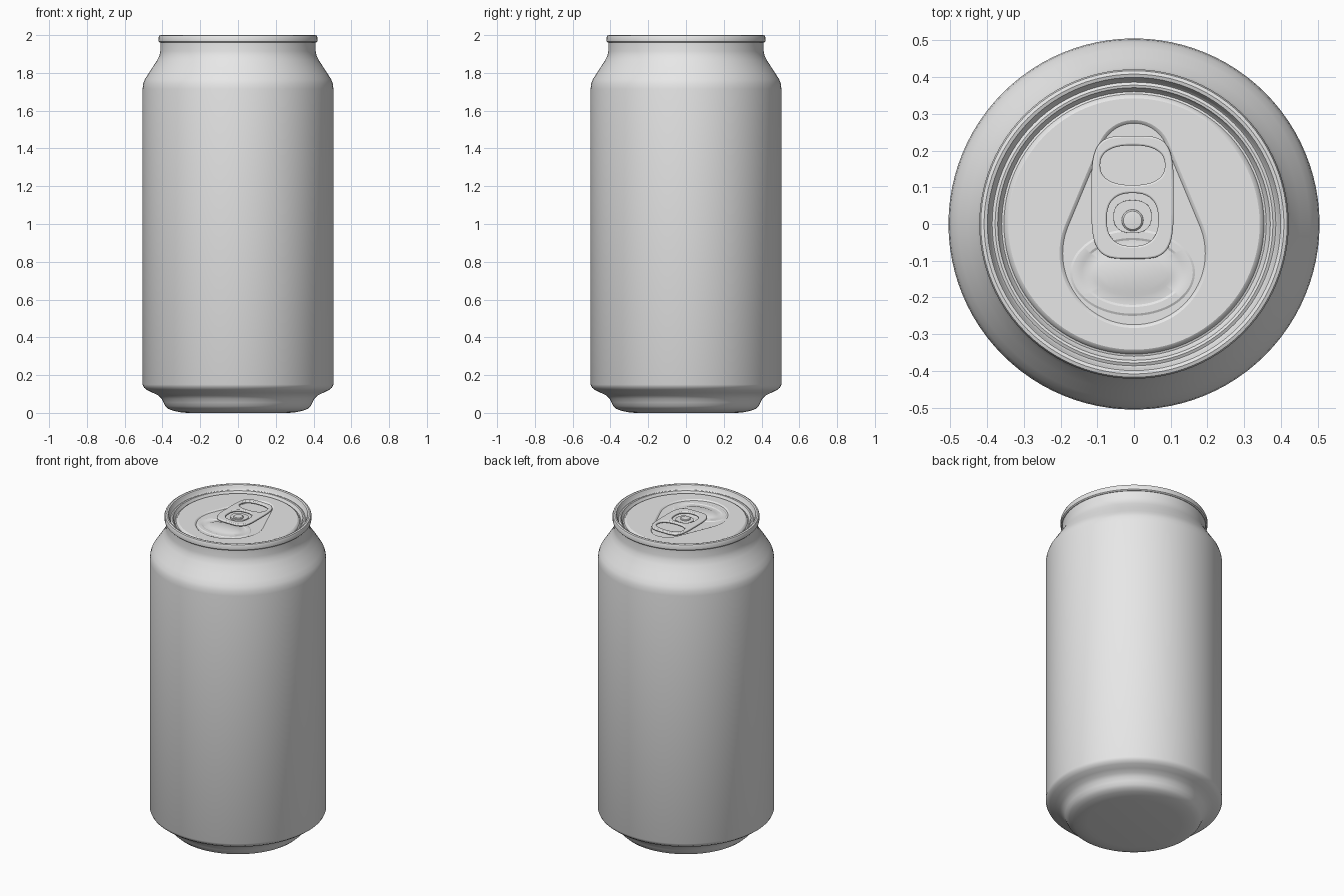
import bpy, bmesh, math

cube = bpy.data.objects.get("Cube")
if cube:
    bpy.data.objects.remove(cube, do_unlink=True)

SEG = 96
CX = -0.004          # centre line of the pull tab
PANEL = 1.968        # height of the lid panel

metal = bpy.data.materials.new("aluminium grey")
metal.use_nodes = True
metal.diffuse_color = (0.8, 0.8, 0.8, 1)
metal.node_tree.nodes["Principled BSDF"].inputs["Base Color"].default_value = (0.8, 0.8, 0.8, 1)


def ellipse(rx, ry, cy, z, cx=0.0, power=2.0, n=SEG):
    """Closed loop: ellipse, or rounded box when power is above 2."""
    pts = []
    for i in range(n):
        a = 2 * math.pi * i / n
        c, s = math.cos(a), math.sin(a)
        pts.append((cx + rx * math.copysign(abs(c) ** (2 / power), c),
                    cy + ry * math.copysign(abs(s) ** (2 / power), s), z))
    return pts


def ring(r, z):
    return ellipse(r, r, 0, z)


def teardrop(inset, z):
    """Outline around a small back circle and a large front circle."""
    r1, y1, r2, y2 = 0.10, 0.18, 0.20, -0.08
    split = (r2 - r1) / (y1 - y2)
    pts = []
    for i in range(SEG):
        a = 2 * math.pi * i / SEG
        r, y = (r1, y1) if math.sin(a) > split else (r2, y2)
        pts.append(((r - inset) * math.cos(a), y + (r - inset) * math.sin(a), z))
    return pts


def finish(name, bm, angle=35, bevel=0.0):
    mesh = bpy.data.meshes.new(name)
    bm.to_mesh(mesh)
    bm.free()
    ob = bpy.data.objects.new(name, mesh)
    bpy.context.collection.objects.link(ob)
    mesh.materials.append(metal)
    if bevel:
        mod = ob.modifiers.new("rolled edge", 'BEVEL')
        mod.width, mod.segments = bevel, 3
        mod.limit_method, mod.angle_limit = 'ANGLE', math.radians(50)
    bpy.ops.object.select_all(action='DESELECT')
    ob.select_set(True)
    bpy.context.view_layer.objects.active = ob
    bpy.ops.object.shade_smooth_by_angle(angle=math.radians(angle))
    return ob


def loft(name, loops, cap_start=False, cap_end=False, angle=35):
    """Skin a stack of equal-length loops."""
    bm = bmesh.new()
    rows = [[bm.verts.new(p) for p in loop] for loop in loops]
    for a, b in zip(rows, rows[1:]):
        for i in range(len(a)):
            j = (i + 1) % len(a)
            bm.faces.new((a[i], a[j], b[j], b[i]))
    if cap_start:
        bm.faces.new(rows[0][::-1])
    if cap_end:
        bm.faces.new(rows[-1])
    return finish(name, bm, angle)


def plate(name, loops, thickness, bevel):
    """Flat plate from an outline and its holes."""
    bm = bmesh.new()
    for loop in loops:
        vs = [bm.verts.new(p) for p in loop]
        for i, v in enumerate(vs):
            bm.edges.new((v, vs[(i + 1) % len(vs)]))
    bmesh.ops.triangle_fill(bm, use_beauty=True, edges=bm.edges[:])
    geo = bmesh.ops.extrude_face_region(bm, geom=bm.faces[:])["geom"]
    top = [g for g in geo if isinstance(g, bmesh.types.BMVert)]
    bmesh.ops.translate(bm, verts=top, vec=(0, 0, thickness))
    bmesh.ops.recalc_face_normals(bm, faces=bm.faces[:])
    return finish(name, bm, 40, bevel)


# Can wall: base, foot, straight side, shoulder and neck
body = [(0.27, 0.0), (0.31, 0.004), (0.345, 0.012), (0.37, 0.022), (0.385, 0.036),
        (0.395, 0.055), (0.405, 0.075), (0.422, 0.092), (0.45, 0.106), (0.48, 0.120),
        (0.498, 0.134), (0.505, 0.15), (0.505, 1.715), (0.502, 1.742), (0.494, 1.765),
        (0.478, 1.79), (0.452, 1.83), (0.428, 1.867), (0.416, 1.892), (0.411, 1.915),
        (0.411, 1.965)]
loft("can_body", [ring(r, z) for r, z in body], cap_start=True)

# Seamed rim with its inner wall and groove
rim = [(0.400, 1.960), (0.414, 1.960), (0.420, 1.966), (0.421, 1.988), (0.417, 1.997),
       (0.408, 2.0), (0.399, 1.997), (0.394, 1.988), (0.390, 1.974), (0.386, 1.970),
       (0.378, 1.974), (0.371, 1.972), (0.366, 1.960), (0.360, 1.953), (0.354, 1.955),
       (0.349, 1.964), (0.342, PANEL)]
loft("lid_rim", [ring(r, z) for r, z in rim])

# Lid panel with a teardrop recess, the opening's score line and raised bead
floor = PANEL - 0.007
panel = [ring(0.342, PANEL), teardrop(-0.003, PANEL), teardrop(0.001, PANEL - 0.002),
         teardrop(0.006, floor)]
for rx, ry, dz in ((0.170, 0.118, 0.0), (0.164, 0.112, 0.003), (0.144, 0.094, 0.003),
                   (0.137, 0.088, 0.0), (0.108, 0.064, 0.0), (0.098, 0.055, 0.004)):
    panel.append(ellipse(rx, ry, -0.132, floor + dz, CX))
loft("lid_panel", panel, cap_end=True, angle=25)

# Pull tab with finger hole and nose hole
tab_z = PANEL + 0.002
plate("pull_tab", [ellipse(0.112, 0.1675, 0.0725, tab_z, CX, 4.0),
                   ellipse(0.088, 0.054, 0.160, tab_z, CX, 2.4, 64),
                   ellipse(0.070, 0.072, 0.012, tab_z, CX, 2.5, 64)], 0.014, 0.005)

# Tongue inside the nose hole, and the rivet that holds it
plate("tab_tongue", [ellipse(0.052, 0.045, 0.020, floor, CX, 2.4, 48)], 0.012, 0.003)
rivet = [(0.030, PANEL), (0.029, PANEL + 0.008), (0.025, PANEL + 0.012), (0.018, PANEL + 0.013)]
loft("rivet", [ellipse(r, r, 0.010, z, CX, n=32) for r, z in rivet], cap_end=True)
